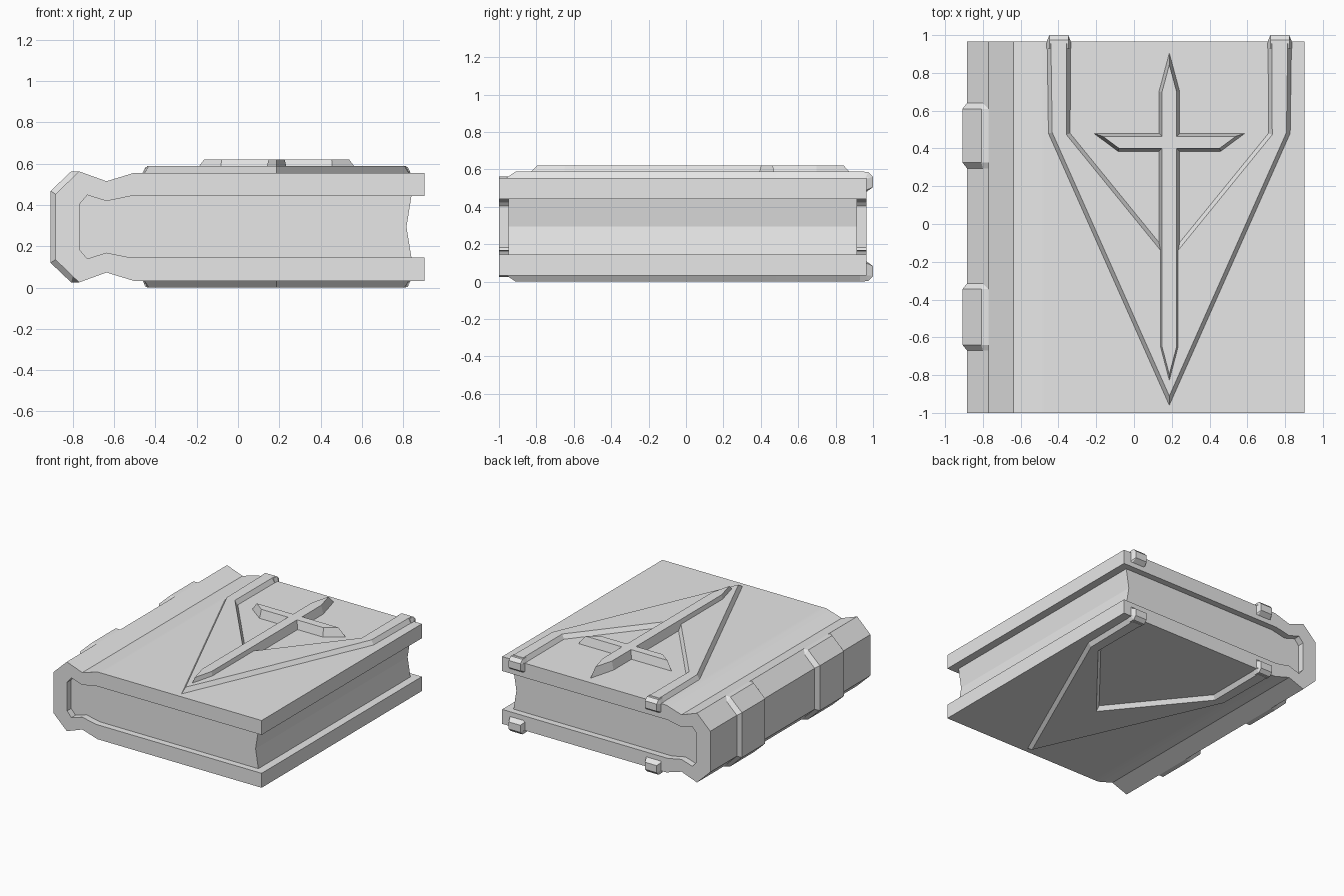
import bpy, bmesh, math
from mathutils import Vector

if "Cube" in bpy.data.objects:
    bpy.data.objects.remove(bpy.data.objects["Cube"], do_unlink=True)

MID = 0.294          # height of the mirror plane between the two covers
TOP = 0.555          # upper cover surface
CX = 0.187           # centre line of the ornaments

grey = bpy.data.materials.new("plain_grey")
grey.use_nodes = True
grey.diffuse_color = (0.8, 0.8, 0.8, 1)
grey.node_tree.nodes["Principled BSDF"].inputs["Base Color"].default_value = (0.8, 0.8, 0.8, 1)


def flip(points):
    """Mirror profile points (a, z) to the lower half, in reverse order."""
    return [(a, 2 * MID - z) for a, z in reversed(points)]


def loft(name, sections, flipped=False):
    """Closed solid through rings of 3D points, capped at both ends."""
    bm = bmesh.new()
    rings = []
    for ring in sections:
        rings.append([bm.verts.new((x, y, 2 * MID - z if flipped else z)) for x, y, z in ring])
    n = len(rings[0])
    for a, b in zip(rings, rings[1:]):
        for i in range(n):
            j = (i + 1) % n
            bm.faces.new((a[i], a[j], b[j], b[i]))
    bm.faces.new(rings[0])
    bm.faces.new(rings[-1])
    bmesh.ops.recalc_face_normals(bm, faces=bm.faces)
    mesh = bpy.data.meshes.new(name)
    bm.to_mesh(mesh)
    bm.free()
    mesh.materials.append(grey)
    obj = bpy.data.objects.new(name, mesh)
    bpy.context.collection.objects.link(obj)
    return obj


def along_y(profile, y):
    return [(x, y, z) for x, z in profile]


def inset(points, d):
    """Mitred inset of a counter-clockwise outline."""
    result = []
    for i, p in enumerate(points):
        p = Vector(p)
        u = (p - Vector(points[i - 1])).normalized()
        v = (Vector(points[(i + 1) % len(points)]) - p).normalized()
        n1, n2 = Vector((-u.y, u.x)), Vector((-v.y, v.x))
        result.append(p + (n1 + n2) * d / (1 + n1.dot(n2)))
    return result


def raised(name, outline, top, slope, flipped=False):
    """Plate with sloping sides standing on the cover."""
    low = [(x, y, TOP - 0.004) for x, y in outline]
    base = [(x, y, TOP) for x, y in outline]
    high = [(x, y, top) for x, y in inset(outline, slope)]
    return loft(name, [low, base, high], flipped)


def symmetric(right_side):
    """Full outline from its right half, given bottom to top as offsets from CX."""
    left = [(CX - x, y) for x, y in reversed(right_side) if x > 0]
    return [(CX + x, y) for x, y in right_side] + left


# Cover: one wrapped shell with a grooved hinge and chamfered spine
outer = [(0.903, TOP), (-0.47, TOP), (-0.506, TOP), (-0.637, 0.515), (-0.77, 0.563), (-0.884, 0.453)]
inner = [(-0.767, 0.405), (-0.73, 0.448), (-0.637, 0.419), (-0.52, 0.443), (0.903, 0.443)]
shell = outer + flip(outer) + flip(inner) + inner
cover = loft("cover", [along_y(shell, -1.0), along_y(shell, 0.965)])
bpy.context.view_layer.objects.active = cover
cover.select_set(True)
bpy.ops.object.shade_smooth_by_angle(angle=math.radians(30))
cover.select_set(False)

# Page block with a hollow fore-edge
half = [(0.84, 0.443)] + inner[-2::-1]
pages = half + flip(half) + [(0.816, MID)]
loft("pages", [along_y(pages, -0.95), along_y(pages, 0.915)])

# Raised spine bands
seat = [(-0.765, 0.555), (-0.77, 0.563), (-0.80, 0.534), (-0.884, 0.453)]
ridge = [(-0.765, 0.555), (-0.77, 0.563), (-0.808, 0.563), (-0.908, 0.468)]
seat, ridge = seat + flip(seat), ridge + flip(ridge)
for label, y0, y1 in (("back", 0.325, 0.61), ("front", -0.64, -0.345)):
    loft(label + "_spine_band", [along_y(seat, y0 - 0.03), along_y(ridge, y0),
                                 along_y(ridge, y1), along_y(seat, y1 + 0.03)])

# V-shaped plates and edge clips on both covers
vee = [(0, -0.96), (0.64, 0.48), (0.647, 0.975), (0.523, 0.975), (0.525, 0.48), (0, -0.165)]
vee_outline = [(CX + x, y) for x, y in vee] + [(CX - x, y) for x, y in vee[-2:0:-1]]
clip_seat = [(0.93, 0.5), (0.93, TOP), (0.96, TOP), (0.965, 0.55), (0.965, 0.49), (0.965, 0.48)]
clip_face = [(0.93, 0.5), (0.93, 0.585), (0.975, 0.585), (1.0, 0.56), (1.0, 0.505), (0.965, 0.48)]
for label, flipped in (("upper", False), ("lower", True)):
    raised(label + "_vee_plate", vee_outline, 0.588, 0.02, flipped)
    for side, s in (("left", 1), ("right", -1)):
        c = CX + s * 0.585
        rings = [[(c + dx, y, z) for y, z in prof] for dx, prof in
                 ((-0.064, clip_seat), (-0.05, clip_face), (0.05, clip_face), (0.064, clip_seat))]
        loft(f"{label}_{side}_clip", rings, flipped)

# Pointed cross on the upper cover
cross = [(0, -0.86), (0.055, -0.65), (0.055, 0.385), (0.272, 0.385), (0.4, 0.48),
         (0.055, 0.48), (0.055, 0.70), (0, 0.905)]
raised("cross_ornament", symmetric(cross), 0.62, 0.016)
